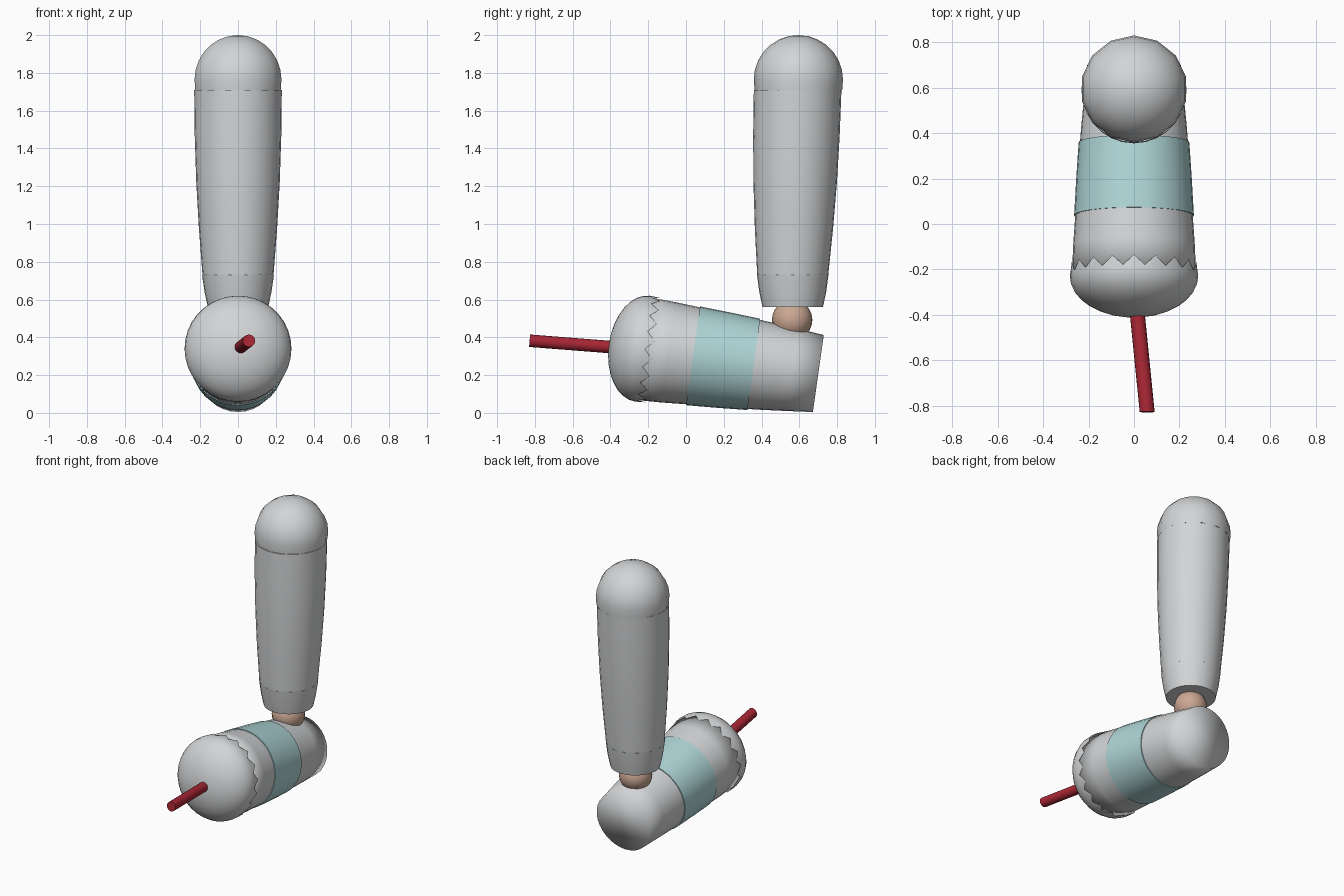
import bpy, bmesh
from math import sin, cos, pi, radians
from mathutils import Vector

cube = bpy.data.objects.get("Cube")
if cube:
    bpy.data.objects.remove(cube)


def material(name, rgb):
    m = bpy.data.materials.new(name)
    m.use_nodes = True
    m.diffuse_color = (*rgb, 1)
    m.node_tree.nodes["Principled BSDF"].inputs["Base Color"].default_value = (*rgb, 1)
    return m


GREY = material("light grey", (0.65, 0.66, 0.67))
MINT = material("pale mint", (0.43, 0.67, 0.68))
RED = material("deep red", (0.40, 0.02, 0.035))
TAN = material("tan", (0.60, 0.39, 0.29))


def loft(name, base, axis, up, rows, sides, mat, zigzag=0, angle=40, caps=True):
    """Rings of (distance along axis, radius), joined into one skin.
    The last ring can be given a zigzag edge."""
    base, axis, up = Vector(base), Vector(axis), Vector(up).normalized()
    bm = bmesh.new()
    rings = []
    for k, (t, r) in enumerate(rows):
        ring = []
        for i in range(sides):
            a = 2 * pi * i / sides + pi / 2
            z = zigzag * (-1) ** i if k == len(rows) - 1 else 0
            p = base + axis * (t + z) + r * (cos(a) * Vector((1, 0, 0)) + sin(a) * up)
            ring.append(bm.verts.new(p))
        rings.append(ring)
    for a, b in zip(rings, rings[1:]):
        for i in range(sides):
            j = (i + 1) % sides
            bm.faces.new((a[i], a[j], b[j], b[i]))
    if caps:
        bm.faces.new(rings[0])
        bm.faces.new(rings[-1])
    bmesh.ops.remove_doubles(bm, verts=bm.verts, dist=0.0005)
    bmesh.ops.recalc_face_normals(bm, faces=bm.faces)
    mesh = bpy.data.meshes.new(name)
    bm.to_mesh(mesh)
    bm.free()
    mesh.materials.append(mat)
    ob = bpy.data.objects.new(name, mesh)
    bpy.context.collection.objects.link(ob)
    bpy.ops.object.select_all(action="DESELECT")
    ob.select_set(True)
    bpy.context.view_layer.objects.active = ob
    bpy.ops.object.shade_smooth_by_angle(angle=radians(angle))
    return ob


def dome(depth, radius, steps):
    """Ellipse profile from the tip (negative t) to the rim at t = 0."""
    angles = [pi / 2 * (1 - i / steps) for i in range(steps + 1)]
    return [(-depth * sin(a), max(radius * cos(a), 0.0001)) for a in angles]


# Upright section: shaft, rounded end and tapered cuff
FLAT = (0, 1, 0)
loft("upright_shaft", (0, 0.565, 0.73), (0, 0.026, 0.98), FLAT,
     [(0, 0.188), (0.25, 0.207), (0.5, 0.221), (0.75, 0.229), (1, 0.232)], 28, GREY)
loft("upright_cap", (0, 0.595, 1.765), (0, 0, -1), FLAT,
     dome(0.235, 0.236, 7) + [(0.055, 0.232)], 14, GREY)
loft("upright_cuff", (0, 0.565, 0.56), (0, 0, 1), FLAT,
     [(0, 0.16), (0.08, 0.177), (0.172, 0.19)], 28, GREY, zigzag=0.005)

# Ball joint
ball = dome(0.107, 0.107, 6)
loft("ball_joint", (0, 0.562, 0.492), (0, 0, 1), FLAT,
     ball + [(-t, r) for t, r in ball[-2::-1]], 20, TAN, caps=False)

# Lying section, sloping slightly down toward the back
START, AXIS, TILT = (0, -0.23, 0.34), (0, 0.99, -0.14), (0, 0.14, 0.99)
loft("lower_shaft", START, AXIS, TILT,
     [(0.0, 0.274), (0.14, 0.268), (0.3, 0.257), (0.5, 0.245),
      (0.65, 0.234), (0.8, 0.22), (0.94, 0.206)], 32, GREY, angle=120)
loft("mint_band", START, AXIS, TILT,
     [(0.27, 0.264), (0.43, 0.255), (0.595, 0.244)], 32, MINT)
loft("front_dome", START, AXIS, TILT,
     dome(0.18, 0.283, 8) + [(0.035, 0.279)], 36, GREY, zigzag=0.022)

# Thin rod out of the dome
tip, root = Vector((0.058, -0.828, 0.382)), Vector((0.008, -0.33, 0.343))
loft("red_rod", root, tip - root, (0, 0.08, 1), [(0, 0.033), (1, 0.033)], 16, RED)
